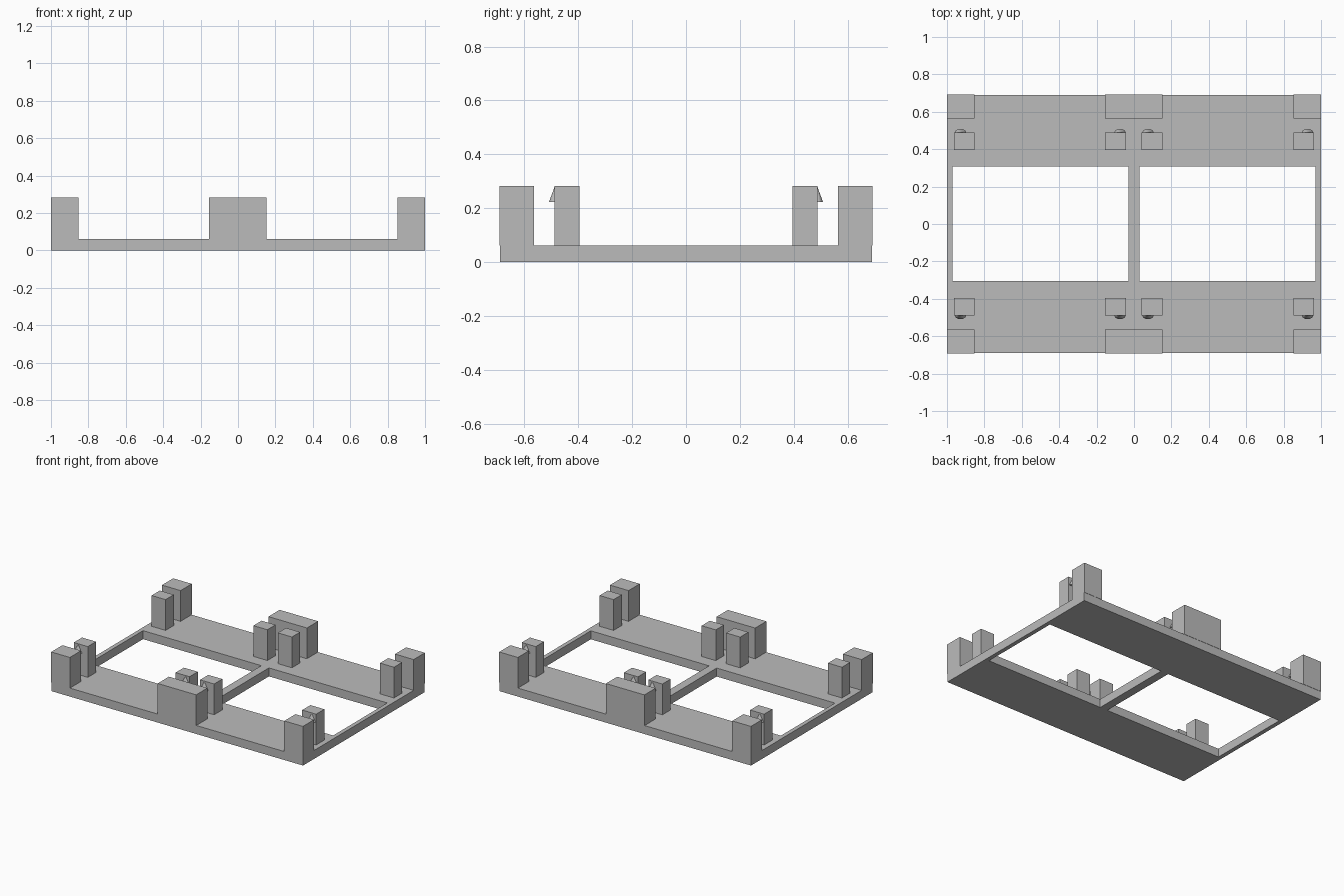
import bpy, bmesh, math

cube = bpy.data.objects.get("Cube")
if cube:
    bpy.data.objects.remove(cube, do_unlink=True)

gray = bpy.data.materials.new("plain gray")
gray.use_nodes = True
color = (0.5, 0.5, 0.5, 1)
gray.diffuse_color = color
gray.node_tree.nodes["Principled BSDF"].inputs["Base Color"].default_value = color

BASE_Z, TOP_Z = 0.061, 0.282
HALF_Y = 0.69


def finish(name, bm):
    bmesh.ops.recalc_face_normals(bm, faces=bm.faces)
    mesh = bpy.data.meshes.new(name)
    bm.to_mesh(mesh)
    bm.free()
    mesh.materials.append(gray)
    obj = bpy.data.objects.new(name, mesh)
    bpy.context.collection.objects.link(obj)
    return obj


def box(name, x0, x1, y0, y1, z0, z1):
    bm = bmesh.new()
    bmesh.ops.create_cube(bm, size=1)
    for v in bm.verts:
        v.co.x = x1 if v.co.x > 0 else x0
        v.co.y = y1 if v.co.y > 0 else y0
        v.co.z = z1 if v.co.z > 0 else z0
    return finish(name, bm)


# Base plate: a cell grid with two window cells left open, then extruded
xs = (-1, -0.97, -0.03, 0.03, 0.97, 1)
ys = (-HALF_Y, -0.305, 0.308, HALF_Y)
bm = bmesh.new()
grid = [[bm.verts.new((x, y, 0)) for y in ys] for x in xs]
for i in range(len(xs) - 1):
    for j in range(len(ys) - 1):
        if j == 1 and i in (1, 3):
            continue
        bm.faces.new((grid[i][j], grid[i + 1][j], grid[i + 1][j + 1], grid[i][j + 1]))
result = bmesh.ops.extrude_face_region(bm, geom=bm.faces[:])
for v in result["geom"]:
    if isinstance(v, bmesh.types.BMVert):
        v.co.z = BASE_Z
finish("base_frame", bm)


# Retaining catch: half cone on the outer face of a post, point at the top
def catch(name, x, y, side):
    bm = bmesh.new()
    tip = bm.verts.new((x, y, TOP_Z - 0.003))
    steps = 12
    rim = []
    for k in range(steps + 1):
        a = math.pi * k / steps
        rim.append(bm.verts.new((x + 0.03 * math.cos(a),
                                 y + side * 0.021 * math.sin(a), 0.222)))
    for a, b in zip(rim, rim[1:]):
        bm.faces.new((a, b, tip))
    bm.faces.new(rim)
    bm.faces.new((rim[-1], rim[0], tip))
    return finish(name, bm)


# Edge blocks and clip posts, repeated along both long sides
blocks = {"right_corner": (-1, -0.852), "middle": (-0.154, 0.152), "left_corner": (0.852, 1)}
posts = {"right_outer": (-0.963, -0.852, -0.928), "right_inner": (-0.154, -0.043, -0.075),
         "left_inner": (0.04, 0.152, 0.075), "left_outer": (0.852, 0.963, 0.928)}

for end, side in (("front", -1), ("back", 1)):
    for part, (x0, x1) in blocks.items():
        y0, y1 = sorted((side * 0.565, side * (HALF_Y + 0.002)))
        box(f"{end}_{part}_block", x0, x1, y0, y1, BASE_Z, TOP_Z)
    for part, (x0, x1, cx) in posts.items():
        y0, y1 = sorted((side * 0.395, side * 0.488))
        box(f"{end}_{part}_post", x0, x1, y0, y1, BASE_Z, TOP_Z)
        catch(f"{end}_{part}_catch", cx, side * 0.488, side)
